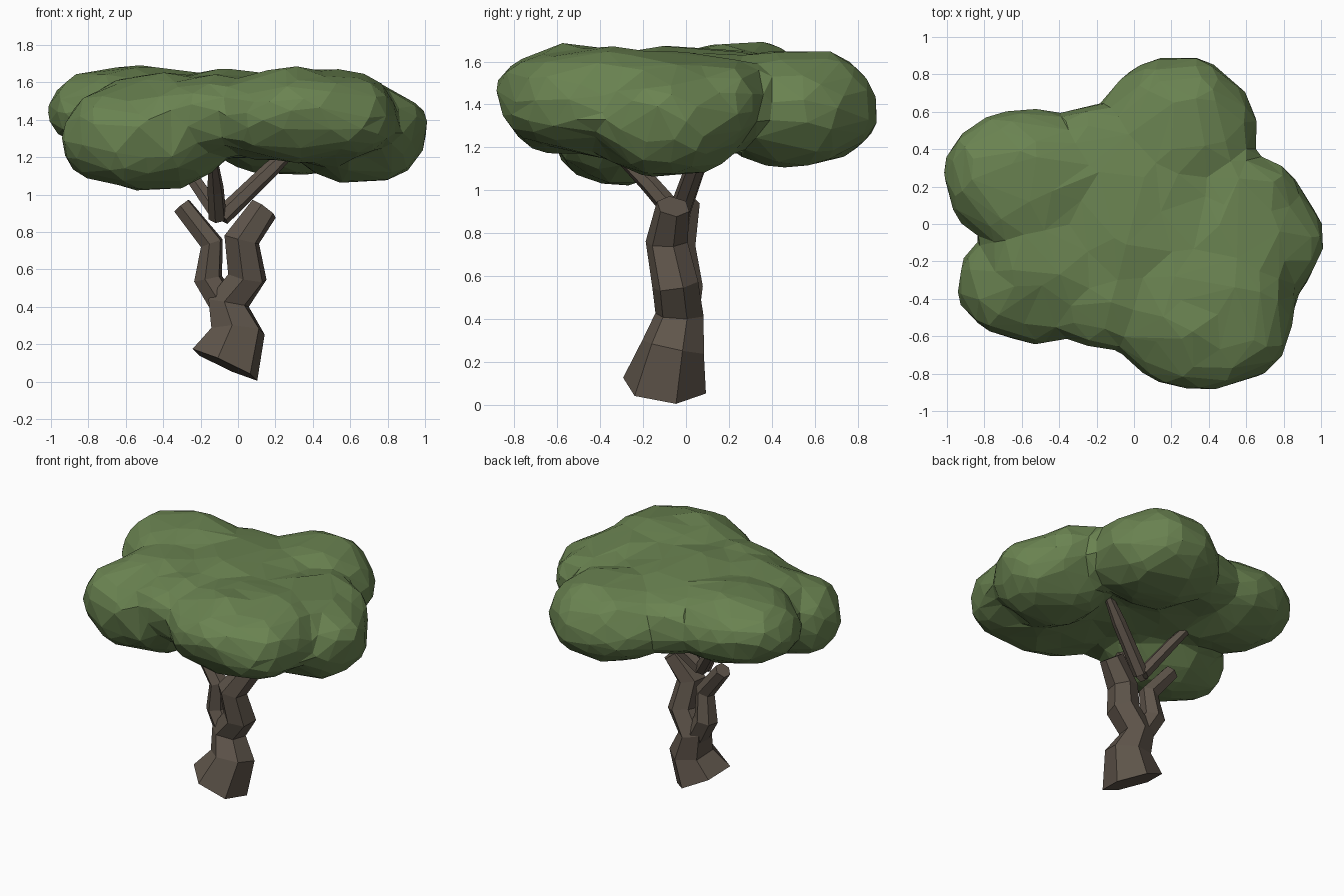
import bpy
import bmesh
import math
from mathutils import Vector, noise

if "Cube" in bpy.data.objects:
    bpy.data.objects.remove(bpy.data.objects["Cube"])


def material(name, rgb):
    m = bpy.data.materials.new(name)
    m.diffuse_color = (*rgb, 1)
    m.use_nodes = True
    m.node_tree.nodes["Principled BSDF"].inputs["Base Color"].default_value = m.diffuse_color
    return m


LEAF = material("leaf_green", (0.144, 0.227, 0.082))
BARK = material("bark_brown", (0.115, 0.091, 0.070))


def finish(name, bm, mat):
    bmesh.ops.recalc_face_normals(bm, faces=bm.faces)
    mesh = bpy.data.meshes.new(name)
    bm.to_mesh(mesh)
    bm.free()
    mesh.materials.append(mat)
    ob = bpy.data.objects.new(name, mesh)
    bpy.context.collection.objects.link(ob)
    return ob


def limb(name, path, sides=6, start_normal=None):
    """Faceted tube through (x, y, z, radius) points."""
    bm = bmesh.new()
    pts = [Vector(p[:3]) for p in path]
    rings = []
    for i, p in enumerate(pts):
        t = (pts[min(i + 1, len(pts) - 1)] - pts[max(i - 1, 0)]).normalized()
        if i == 0 and start_normal:
            t = Vector(start_normal).normalized()
        u = Vector((1, 0, 0))
        u = (u - t * u.dot(t)).normalized()
        v = t.cross(u)
        ring = []
        for k in range(sides):
            a = math.tau * (k + 0.3) / sides
            ring.append(bm.verts.new(p + (u * math.cos(a) + v * math.sin(a)) * path[i][3]))
        rings.append(ring)
    for a, b in zip(rings, rings[1:]):
        for k in range(sides):
            n = (k + 1) % sides
            bm.faces.new((a[k], a[n], b[n], b[k]))
    bm.faces.new(rings[0])
    bm.faces.new(rings[-1])
    return finish(name, bm, BARK)


# Trunk with a slanted, flared foot, continuing into the right stem
limb("trunk", [(-0.07, -0.10, 0.09, 0.20), (0.0, -0.06, 0.27, 0.15),
               (-0.05, -0.03, 0.42, 0.115), (0.05, -0.05, 0.56, 0.11),
               (0.02, -0.09, 0.76, 0.10), (0.14, -0.06, 0.925, 0.08)],
     start_normal=(0.46, 0.10, 1))

# Left stem forking off the trunk
limb("left_stem", [(-0.07, -0.02, 0.40, 0.08), (-0.16, 0.0, 0.55, 0.08),
                   (-0.14, -0.02, 0.74, 0.065), (-0.30, 0.01, 0.94, 0.055)])

# Upper branches spreading into the crown
limb("left_branch", [(-0.10, -0.03, 0.88, 0.045), (-0.27, 0.06, 1.13, 0.04),
                     (-0.41, 0.14, 1.32, 0.025)])
limb("right_branch", [(-0.09, -0.04, 0.88, 0.05), (0.17, 0.05, 1.13, 0.045),
                      (0.33, 0.11, 1.28, 0.025)])
limb("front_branch", [(-0.11, -0.04, 0.88, 0.05), (-0.12, -0.17, 1.03, 0.045),
                      (-0.14, -0.39, 1.24, 0.02)])

# Crown: overlapping ellipsoids (centre, radii, boxiness) fused and reduced to facets
LOBES = [
    ((-0.55, 0.24, 1.445), (0.46, 0.37, 0.24), 0.95),   # back left
    ((0.24, 0.50, 1.38), (0.42, 0.38, 0.27), 0.94),     # back
    ((0.63, -0.08, 1.335), (0.38, 0.36, 0.27), 1.0),    # right
    ((0.36, -0.43, 1.42), (0.50, 0.44, 0.25), 0.88),    # front
    ((-0.50, -0.32, 1.31), (0.44, 0.31, 0.27), 0.92),   # front left
    ((-0.05, 0.03, 1.43), (0.60, 0.55, 0.22), 0.88),    # middle
    # bridges softening the valleys between lobes
    ((-0.38, -0.18, 1.45), (0.40, 0.33, 0.20), 1.0),    # front left shoulder
    ((0.45, -0.15, 1.44), (0.42, 0.40, 0.20), 0.92),    # right shoulder
    ((0.54, 0.13, 1.41), (0.35, 0.25, 0.19), 0.92),     # back right shoulder
    ((-0.18, 0.38, 1.43), (0.30, 0.26, 0.20), 0.88),    # back left shoulder
    ((-0.16, -0.36, 1.42), (0.32, 0.29, 0.20), 0.88),   # front shoulder
]
bm = bmesh.new()
for centre, radii, power in LOBES:
    verts = bmesh.ops.create_icosphere(bm, subdivisions=4, radius=1)["verts"]
    for vert in verts:
        n = vert.co.normalized()
        boxy = [math.copysign(abs(c) ** power, c) * (r + 0.008) for c, r in zip(n, radii)]
        co = Vector(boxy) + Vector(centre)
        vert.co = co + n * noise.noise(co * 5) * 0.035
crown = finish("crown", bm, LEAF)
fuse = crown.modifiers.new("fuse", "REMESH")
fuse.mode = "VOXEL"
fuse.voxel_size = 0.04
soften = crown.modifiers.new("soften", "SMOOTH")
soften.factor = 0.5
soften.iterations = 8
facets = crown.modifiers.new("facets", "DECIMATE")
facets.ratio = 0.06
